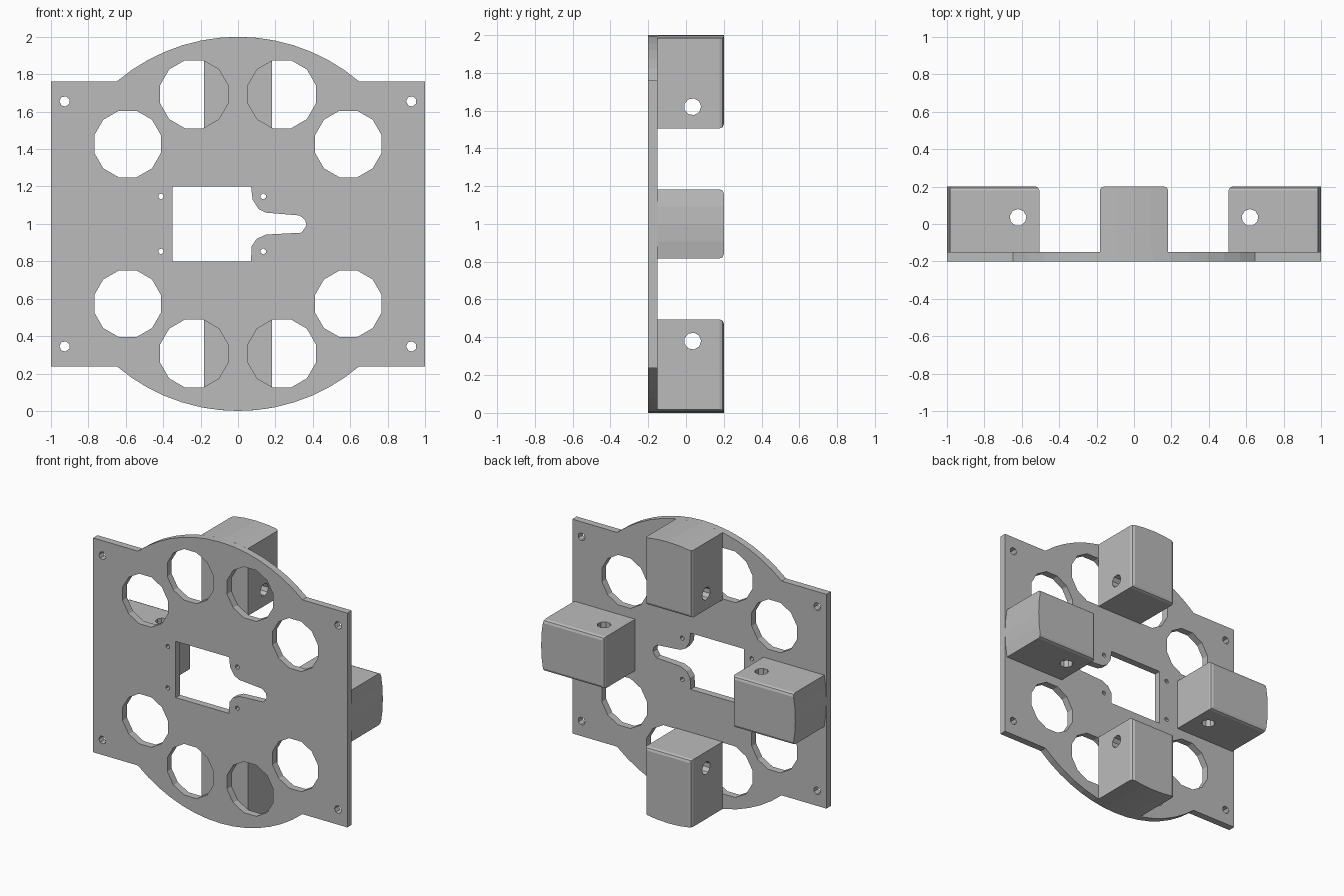
import bpy, bmesh
from math import sin, cos, pi, acos, asin
from mathutils import Matrix, Vector

if "Cube" in bpy.data.objects:
    bpy.data.objects.remove(bpy.data.objects["Cube"])

FRONT, SEAM, BACK = -0.2, -0.15, 0.2
CENTRE = Vector((0, 0, 1))

grey = bpy.data.materials.new("plain grey")
grey.use_nodes = True
grey.diffuse_color = (0.5, 0.5, 0.5, 1)
grey.node_tree.nodes["Principled BSDF"].inputs["Base Color"].default_value = (0.5, 0.5, 0.5, 1)


def arc(cx, cz, r, start, end, n):
    return [(cx + r * cos(start + (end - start) * i / n),
             cz + r * sin(start + (end - start) * i / n)) for i in range(n + 1)]


def ring(cx, cz, r, n):
    return arc(cx, cz, r, pi / n, pi / n + 2 * pi, n)[:-1]


def slab(loops, y0, y1):
    """Fill an outline with holes and thicken it along y."""
    bm = bmesh.new()
    edges = []
    for loop in loops:
        vs = [bm.verts.new((x, y0, z)) for x, z in loop]
        edges += [bm.edges.new((v, vs[i - 1])) for i, v in enumerate(vs)]
    bmesh.ops.triangle_fill(bm, edges=edges, use_beauty=True, normal=(0, -1, 0))
    out = bmesh.ops.extrude_face_region(bm, geom=bm.faces[:], use_keep_orig=True)
    moved = [g for g in out["geom"] if isinstance(g, bmesh.types.BMVert)]
    bmesh.ops.translate(bm, verts=moved, vec=(0, y1 - y0, 0))
    bmesh.ops.recalc_face_normals(bm, faces=bm.faces[:])
    return bm


def add_object(name, bm):
    mesh = bpy.data.meshes.new(name)
    bm.to_mesh(mesh)
    bm.free()
    mesh.materials.append(grey)
    obj = bpy.data.objects.new(name, mesh)
    bpy.context.collection.objects.link(obj)
    return obj


# Plate outline: disc merged with a wide rectangle
half_height = 0.762
a = asin(half_height)
outline = [(1, 1 - half_height), (1, 1 + half_height)]
outline += arc(0, 1, 1, a, pi - a, 14)
outline += [(-1, 1 + half_height), (-1, 1 - half_height)]
outline += arc(0, 1, 1, pi + a, 2 * pi - a, 14)

# Central window with a tapered slot
window = [(-0.35, 0.8), (-0.35, 1.2), (0.07, 1.2), (0.078, 1.13), (0.11, 1.08),
          (0.15, 1.06), (0.33, 1.045), (0.36, 1.02), (0.365, 0.99), (0.34, 0.953),
          (0.15, 0.943), (0.1, 0.92), (0.072, 0.88), (0.07, 0.8)]

# Round holes: large openings, corner screws and small screws
holes = []
for up in (-1, 1):
    for side in (-1, 1):
        holes.append(ring(side * 0.59, 1 + up * 0.427, 0.184, 12))
        holes.append(ring(side * 0.235, 1 + up * 0.693, 0.188, 12))
        holes.append(ring(side * 0.927, 1 + up * 0.655, 0.028, 7))
    for x in (-0.412, 0.135):
        holes.append(ring(x, 1 + up * 0.147, 0.016, 6))
add_object("plate", slab([outline, window] + holes, FRONT, SEAM))


# Lug: block with a curved outer end, bevelled back edges and a cross hole
def add_lug(name, turn):
    w, inner = 0.183, 0.505
    profile = [(-w, 1 + inner), (w, 1 + inner)] + arc(0, 1, 1, acos(w), pi - acos(w), 4)
    bm = slab([profile], SEAM, BACK)
    bmesh.ops.dissolve_limit(bm, angle_limit=0.01, verts=bm.verts[:], edges=bm.edges[:])
    rim = [e for e in bm.edges
           if all(v.co.y > BACK - 0.001 for v in e.verts)
           and (abs(e.verts[0].co.x - e.verts[1].co.x) < 0.001
                or all(v.co.z < 1.6 for v in e.verts))]
    bmesh.ops.bevel(bm, geom=rim, offset=0.022, segments=2, profile=0.5, affect="EDGES")
    lug = add_object(name, bm)

    drill = bmesh.new()
    place = Matrix.Translation((0, 0.035, 1.62)) @ Matrix.Rotation(pi / 2, 4, "Y")
    bmesh.ops.create_cone(drill, cap_ends=True, segments=9, radius1=0.045,
                          radius2=0.045, depth=1, matrix=place)
    cutter = add_object("hole_cutter", drill)
    cutter.hide_render = True
    cut = lug.modifiers.new("cross hole", "BOOLEAN")
    cut.operation, cut.solver, cut.object = "DIFFERENCE", "EXACT", cutter
    bpy.context.view_layer.update()
    graph = bpy.context.evaluated_depsgraph_get()
    mesh = bpy.data.meshes.new_from_object(lug.evaluated_get(graph))
    lug.modifiers.clear()
    lug.data = mesh
    bpy.data.objects.remove(cutter)

    # Swing the lug about the plate centre
    mesh.transform(Matrix.Translation(CENTRE) @ Matrix.Rotation(turn, 4, "Y")
                   @ Matrix.Translation(-CENTRE))


for i, name in enumerate(("top_lug", "left_lug", "bottom_lug", "right_lug")):
    add_lug(name, i * pi / 2)
